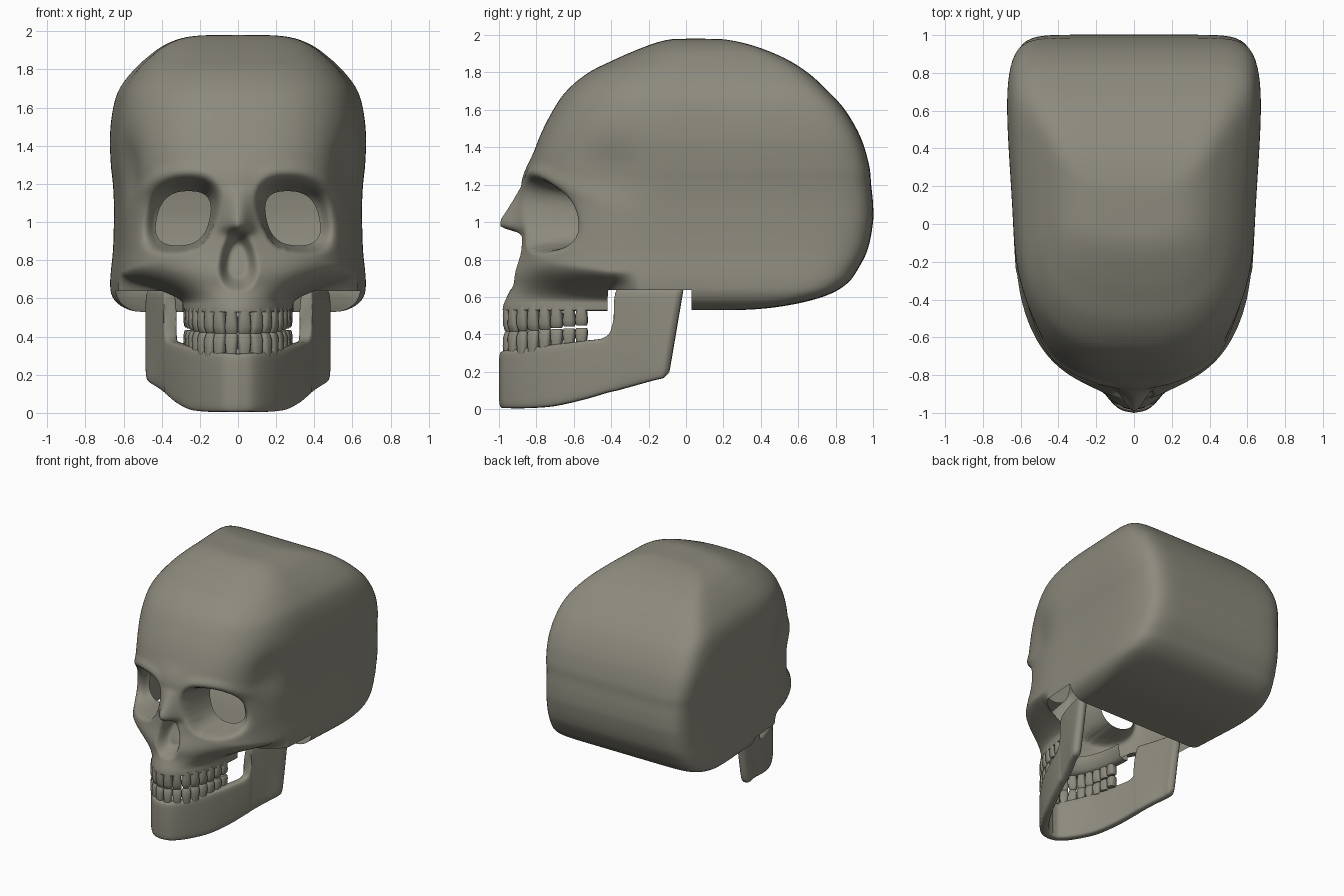
import bpy, bmesh, math
from math import sin, cos, pi, exp, acos

if "Cube" in bpy.data.objects:
    bpy.data.objects.remove(bpy.data.objects["Cube"])

BONE = bpy.data.materials.new("bone")
BONE.diffuse_color = (.265, .255, .205, 1)
BONE.use_nodes = True
BONE.node_tree.nodes["Principled BSDF"].inputs["Base Color"].default_value = BONE.diffuse_color


def smooth(a, b, v):
    t = max(0.0, min(1.0, (v - a) / (b - a)))
    return t * t * (3 - 2 * t)


def curve(keys, rows, u):
    """Smooth interpolation of table rows at parameter u."""
    j = 0
    while j < len(keys) - 2 and u > keys[j + 1]:
        j += 1
    h = keys[j + 1] - keys[j]
    t = max(0.0, min(1.0, (u - keys[j]) / h))

    def slope(k, c):
        a, b = max(k - 1, 0), min(k + 1, len(keys) - 1)
        return (rows[b][c] - rows[a][c]) / (keys[b] - keys[a])
    out = []
    for c in range(len(rows[0])):
        p, q = rows[j][c], rows[j + 1][c]
        out.append(p * (2*t**3 - 3*t*t + 1) + q * (3*t*t - 2*t**3)
                   + h * (slope(j, c) * (t**3 - 2*t*t + t) + slope(j + 1, c) * (t**3 - t*t)))
    return out


def finish(name, bm, angle):
    """Turn half a part into a mirrored, smooth object."""
    bmesh.ops.remove_doubles(bm, verts=bm.verts, dist=0.0003)
    me = bpy.data.meshes.new(name)
    bm.to_mesh(me)
    bm.free()
    me.materials.append(BONE)
    ob = bpy.data.objects.new(name, me)
    bpy.context.collection.objects.link(ob)
    bpy.ops.object.select_all(action='DESELECT')
    ob.select_set(True)
    bpy.context.view_layer.objects.active = ob
    bpy.ops.object.shade_smooth_by_angle(angle=math.radians(angle))
    mod = ob.modifiers.new("mirror", 'MIRROR')
    mod.merge_threshold = 0.001
    return ob


def loft(bm, rings, cap_start=False, cap_end=False):
    vs = [[bm.verts.new(p) for p in r] for r in rings]
    n = len(vs[0])
    for a, b in zip(vs, vs[1:]):
        for i in range(n):
            bm.faces.new((a[i], a[(i + 1) % n], b[(i + 1) % n], b[i]))
    if cap_start:
        bm.faces.new(vs[0][::-1])
    if cap_end:
        bm.faces.new(vs[-1])
    bmesh.ops.recalc_face_normals(bm, faces=bm.faces)


def spow(v, e):
    return math.copysign(abs(v) ** e, v)


# skull shell: height, half width, front y, back y
SKULL = [(1.98, .13, -.04, .15), (1.97, .26, -.12, .25), (1.93, .37, -.24, .40),
         (1.87, .45, -.38, .54), (1.80, .52, -.52, .65), (1.70, .59, -.64, .76),
         (1.60, .62, -.71, .85), (1.45, .635, -.785, .935), (1.30, .63, -.835, .98),
         (1.20, .62, -.85, .99), (1.10, .615, -.845, 1.0), (1.0, .615, -.845, 1.0),
         (.85, .62, -.865, .97), (.75, .63, -.89, .92), (.68, .635, -.91, .87),
         (.62, .63, -.95, .78), (.57, .60, -.975, .62), (.53, .50, -.98, .25)]
KEYS = [acos(max(-1, min(1, (r[0] - 1.255) / .725))) for r in SKULL]
YC, N, M, K, QM = .03, 130, 185, 165, .6


def hole_x(z):
    return .287 - .2 * (z - 1.02)


def hole(x, z):
    return ((abs(x - hole_x(z)) / .138) ** 2.6 + (abs(z - 1.02) / .142) ** 2.6) ** (1 / 2.6)


def rim(x, z):
    cx = .33 - .33 * (z - 1.04)
    return ((abs(x - cx) / .225) ** 2.4 + (abs(z - 1.04) / .21) ** 2.4) ** (1 / 2.4)


def depth(x):
    return -.565 + .045 * smooth(.3, .46, x)


def skull_point(k, i):
    u = pi * k / K
    z, w, f, b = curve(KEYS, SKULL, u)
    z = 1.255 + .725 * cos(u)
    front = i <= N
    th = pi / 2 * i / N if front else pi / 2 * (1 + (i - N) / (M - N))
    n, length = (2.6, YC - f) if front else (9.5, b - YC)
    r = ((abs(cos(th)) / length) ** n + (sin(th) / w) ** n) ** (-1 / n)
    x, y = r * sin(th), YC - r * cos(th)
    x *= 1 + .06 * smooth(-.2, .7, y)
    if not front:
        return [x, y, z]
    # temples
    x -= .04 * exp(-((y + .42) / .18) ** 2 - ((z - 1.28) / .17) ** 2) * smooth(.3, .5, x)
    # cheek turning in to the upper jaw
    q = i / N
    p = min(1, q / QM)
    m = 1 - smooth(.57, .87 - .13 * p, z)
    m *= 1 - smooth(QM, QM + .14, q)
    phi = p * pi / 2
    x += m * (.29 * sin(phi) - x)
    y += m * (-.42 - (.56 - .05 * smooth(.53, .68, z)) * cos(phi) - y)
    # centre ridge, brow and nose bone
    y -= .03 * exp(-(x / .14) ** 2) * smooth(.62, .75, z) * (1 - smooth(1.2, 1.4, z))
    dr, dh = rim(x, z), hole(x, z)
    y -= .02 * exp(-((dr - 1.1) / .15) ** 2) * smooth(.95, 1.15, z) * smooth(.05, .2, x)
    g = (1.19 - z) / .19 if z > 1 else smooth(.92, .99, z)
    y -= .125 * max(0, min(.93, g)) * exp(-(x / .07) ** 2)
    # nose opening
    nw = .105 - .04 * smooth(.72, .96, z)
    y += .12 * (1 - smooth(.5, 1.05, (abs(x / nw) ** 2.6 + abs((z - .80) / .16) ** 2.6) ** (1 / 2.6)))
    # eye sockets
    if dr < 1:
        s = 1 if dh <= 1 else (1 - dr) / ((1 - dr) + (dh - 1))
        y += smooth(0, 1, s) * (max(y, depth(x)) - y)
    return [x, y, z]


bm = bmesh.new()
grid = [[[0, .05, 1.981] for i in range(M + 1)]]
grid += [[skull_point(k, i) for i in range(M + 1)] for k in range(K + 1)]
kcut = next(k for k, r in enumerate(grid) if r[0][2] < .645)
last = grid[-1]
# gum lip in front, cranium floor behind
for e, (s, z) in enumerate([(.9, .525), (.75, .54), (.7, .64)], 1):
    grid.append([[c[0] * s, -.42 + (c[1] + .42) * s, z] if i < N else
                 [c[0] * (1 - e / 3), c[1], .53] for i, c in enumerate(last)])
vs = [[bm.verts.new(c) for c in r] for r in grid]


def in_eye(v):
    return v.co.y < -.3 and hole(v.co.x, v.co.z) < 1


for k in range(len(vs) - 1):
    for i in range(M):
        if k >= kcut and QM * N <= i < N:
            continue
        quad = (vs[k][i], vs[k + 1][i], vs[k + 1][i + 1], vs[k][i + 1])
        if not any(in_eye(v) for v in quad):
            bm.faces.new(quad)
bmesh.ops.delete(bm, geom=[v for v in bm.verts if not v.link_faces], context='VERTS')
# tidy the edge of the eye holes
for v in bm.verts:
    if v.is_boundary and v.co.y < -.3 and .8 < v.co.z < 1.25 and v.co.x > .05:
        d = hole(v.co.x, v.co.z)
        z = 1.02 + (v.co.z - 1.02) / d
        v.co.x = hole_x(z) + (v.co.x - hole_x(v.co.z)) / d
        v.co.z = z
        v.co.y = max(v.co.y, depth(v.co.x))
# soften the face around the sockets and nose
soft = [v for v in bm.verts if not v.is_boundary and v.co.y < -.4 and .6 < v.co.z < 1.3]
for _ in range(3):
    bmesh.ops.smooth_vert(bm, verts=soft, factor=.5, use_axis_x=False, use_axis_y=True, use_axis_z=False)
finish("skull", bm, 80)

# lower jaw: centre x, y, bottom z, top z along one side
JAW = [(0, -.965, .005, .31), (.065, -.945, .005, .315), (.14, -.86, .005, .325),
       (.23, -.71, .015, .345), (.30, -.55, .05, .365), (.343, -.43, .085, .385),
       (.355, -.39, .095, .45), (.36, -.365, .10, .64), (.40, -.25, .13, .645),
       (.44, -.1, .155, .645), (.455, -.015, .17, .64)]
JK = list(range(len(JAW)))
rings = []
for s in range(81):
    u = s / 80 * (len(JAW) - 1)
    x, y, lo, hi = curve(JK, JAW, u)
    lo, hi = max(lo, 0), min(hi, .645)
    a, b = curve(JK, JAW, max(u - .05, 0)), curve(JK, JAW, min(u + .05, JK[-1]))
    tx, ty = (b[0] - a[0], b[1] - a[1]) if s else (1, 0)
    ln = math.hypot(tx, ty)
    nx, ny = ty / ln, -tx / ln
    taper = math.sqrt(min(1, (80.3 - s) / 3))
    lo += .04 * (1 - taper)
    ring = []
    for j in range(24):
        t = 2 * pi * j / 24
        o = .035 * taper * spow(cos(t), .4)
        z = (lo + hi) / 2 + (hi - lo) / 2 * spow(sin(t), .3)
        lean = .17 * smooth(-.3, -.02, y) * (.64 - z)
        ring.append((max(0, x + nx * o), y + ny * o - lean, z))
    rings.append(ring)
bm = bmesh.new()
loft(bm, rings, cap_end=True)
finish("lower_jaw", bm, 60)

# teeth: evenly spaced along the dental arch
arch = [(.26 * sin(t), -.45 - .5 * cos(t)) for t in (i / 400 * 1.42 for i in range(401))]
dist = [0]
for a, b in zip(arch, arch[1:]):
    dist.append(dist[-1] + math.dist(a, b))


def teeth(name, upper):
    bm = bmesh.new()
    count = 8
    pitch = dist[-1] / count
    for c in range(count):
        i = min(range(401), key=lambda k: abs(dist[k] - (c + .5) * pitch))
        x, y = arch[i]
        a, b = arch[max(i - 3, 0)], arch[min(i + 3, 400)]
        ang = math.atan2(b[1] - a[1], b[0] - a[0])
        back = smooth(-.95, -.5, y)
        if upper:
            root, tip = .55, .41 + .04 * back
        else:
            root, tip = .29 + .06 * back, .42 + .015 * back
        point = .5 if c == 2 else .9
        rings = []
        for t, wd, dp in ((0, .8, .8), (.35, .9, .95), (.7, 1.02, .9),
                          (.93, .5 + point / 2, .6 + .2 * back), (1, point * .9, .35 + .3 * back)):
            ring = []
            for j in range(12):
                q = 2 * pi * (j + .5) / 12
                lx = spow(cos(q), .6) * wd * pitch * .5
                ly = spow(sin(q), .6) * dp * .034
                ring.append((x + lx * cos(ang) - ly * sin(ang),
                             y + lx * sin(ang) + ly * cos(ang), root + (tip - root) * t))
            rings.append(ring)
        loft(bm, rings, True, True)
    finish(name, bm, 45)


teeth("upper_teeth", True)
teeth("lower_teeth", False)
